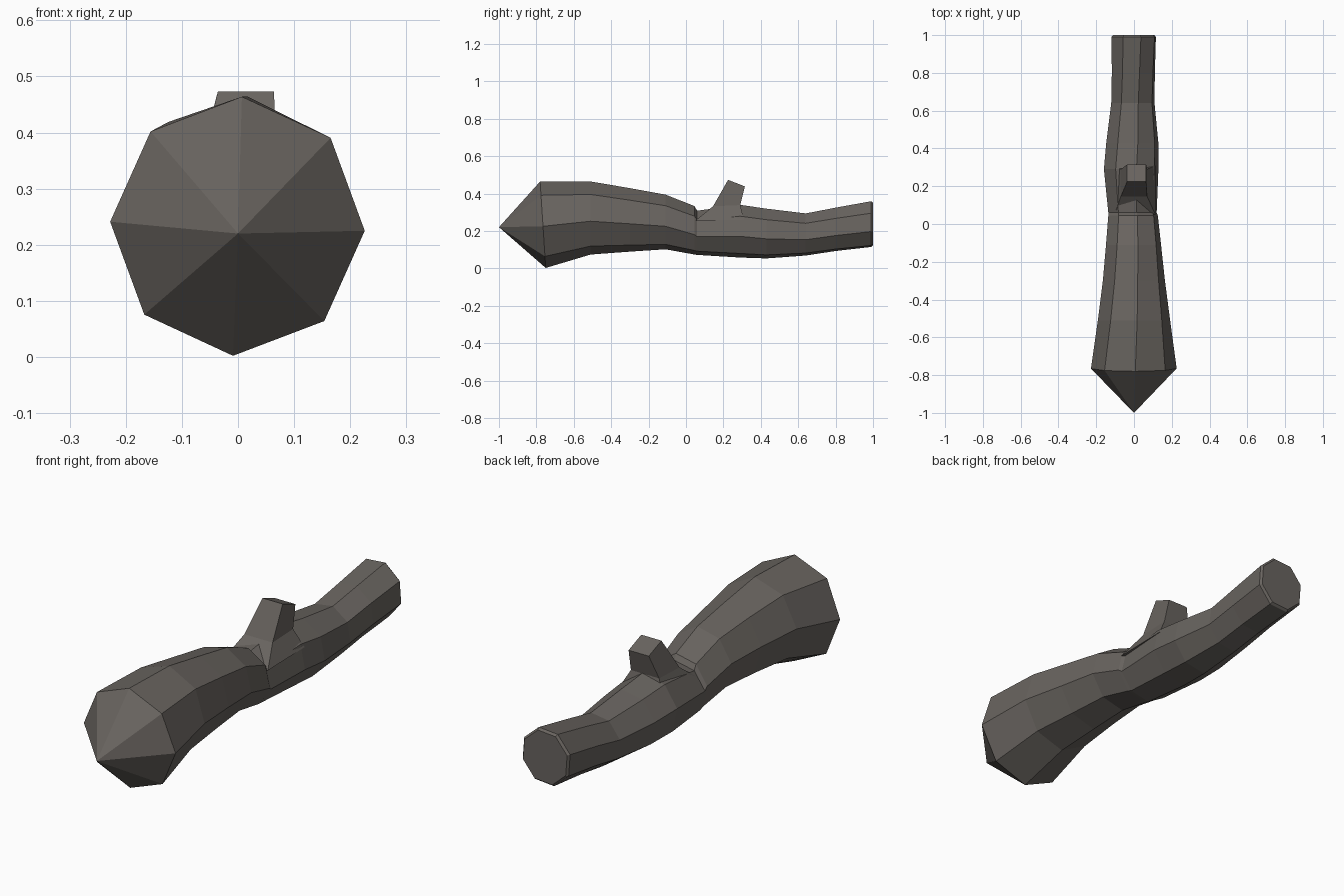
import bpy, math

if "Cube" in bpy.data.objects:
    bpy.data.objects.remove(bpy.data.objects["Cube"])

bark = bpy.data.materials.new("bark")
bark.diffuse_color = (0.14, 0.127, 0.115, 1)
bark.use_nodes = True
bark.node_tree.nodes["Principled BSDF"].inputs["Base Color"].default_value = bark.diffuse_color


def loft(name, rings, tip=None):
    """Skin a list of equal-length rings; the start closes to a tip or a face."""
    n = len(rings[0])
    verts = [p for r in rings for p in r]
    faces = []
    for i in range(len(rings) - 1):
        for k in range(n):
            a, b = i * n + k, i * n + (k + 1) % n
            faces.append((a, b, b + n, a + n))
    last = (len(rings) - 1) * n
    faces.append(tuple(range(last, last + n)))
    if tip:
        verts.append(tip)
        faces += [(len(verts) - 1, (k + 1) % n, k) for k in range(n)]
    else:
        faces.append(tuple(reversed(range(n))))
    mesh = bpy.data.meshes.new(name)
    mesh.from_pydata(verts, [], faces)
    mesh.materials.append(bark)
    obj = bpy.data.objects.new(name, mesh)
    bpy.context.collection.objects.link(obj)
    return obj


# Log stations: y, top z, bottom z, left x, right x, twist in degrees
stations = [
    (-0.765, 0.464, 0.002, -0.228, 0.226, -2),
    (-0.51, 0.465, 0.073, -0.192, 0.192, -5),
    (-0.30, 0.43, 0.088, -0.166, 0.165, -7),
    (-0.11, 0.396, 0.10, -0.150, 0.145, -9),
    (0.045, 0.335, 0.072, -0.138, 0.128, -10),
    (0.06, 0.31, 0.070, -0.138, 0.122, -10),
    (0.29, 0.342, 0.055, -0.162, 0.132, -11),
    (0.43, 0.322, 0.050, -0.150, 0.132, -12),
    (0.64, 0.297, 0.065, -0.124, 0.112, -14),
    (0.80, 0.329, 0.088, -0.122, 0.115, -16),
    (0.99, 0.365, 0.108, -0.125, 0.122, -18),
]


def log_ring(y, top, bottom, left, right, twist, shrink=1.0):
    cx, cz = (left + right) / 2, (top + bottom) / 2
    rx, rz = (right - left) / 2, (top - bottom) / 2
    pts = []
    for k in range(8):
        a = math.radians(45 * k + twist)
        s = math.sin(a) * shrink
        # The blunt front ring leans slightly
        lean = -0.015 * s if y < -0.7 else 0
        pts.append((cx + rx * math.cos(a) * shrink, y + lean, cz + rz * s))
    return pts


rings = [log_ring(*s) for s in stations]
# Slightly raised cut end
end = stations[-1]
rings.append(log_ring(1.0, *end[1:], shrink=0.93))
loft("log", rings, tip=(0, -1, 0.22))


# Broken branch stub with a flared root
def stub_ring(half, cx, front_y, front_z, back_y, back_z):
    return [(cx - half, front_y, front_z), (cx + half, front_y, front_z),
            (cx + half, back_y, back_z), (cx - half, back_y, back_z)]


loft("branch_stub", [
    stub_ring(0.108, 0.005, 0.05, 0.255, 0.31, 0.26),
    stub_ring(0.07, 0.0, 0.145, 0.332, 0.29, 0.338),
    stub_ring(0.05, 0.014, 0.225, 0.473, 0.315, 0.438),
])
